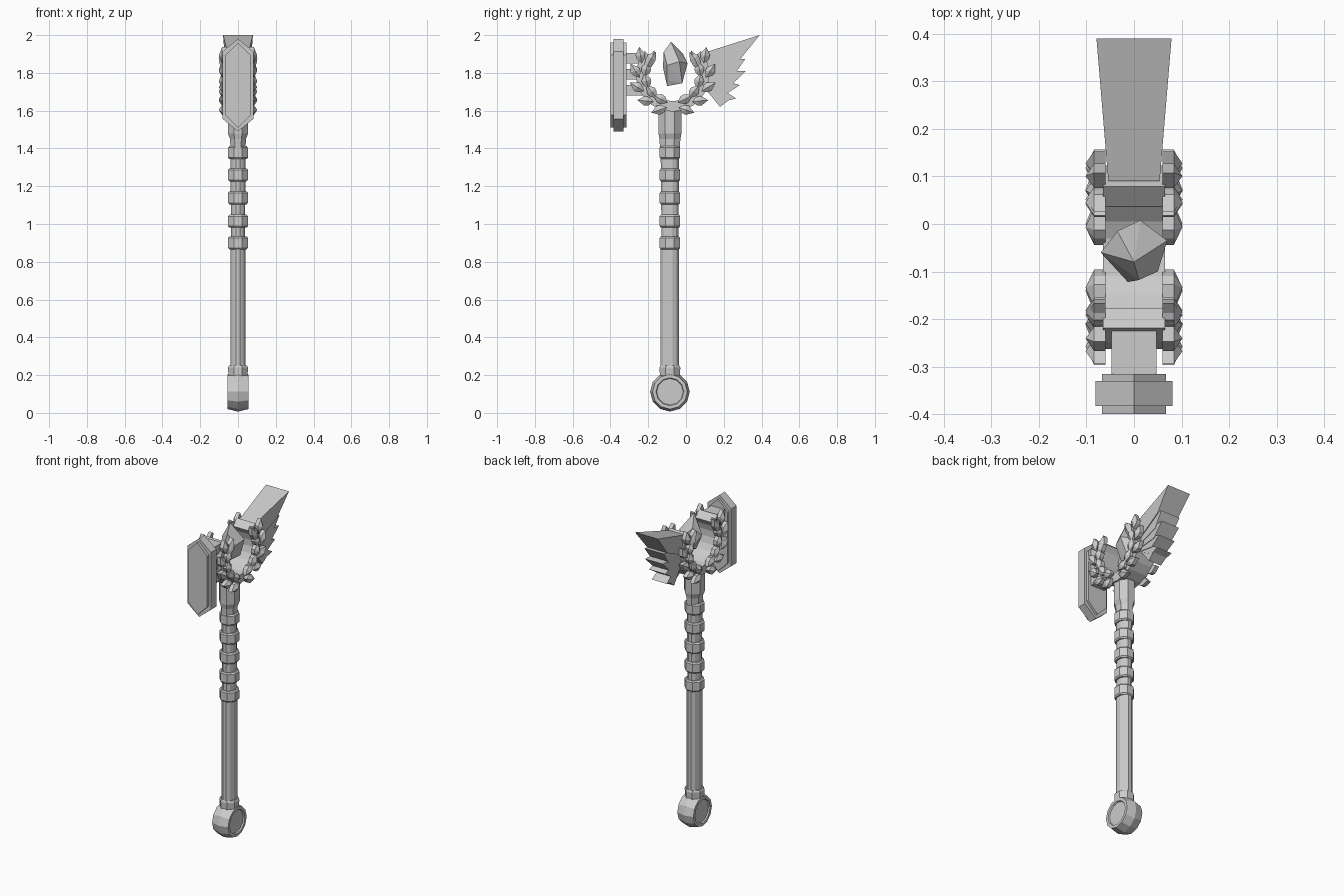
import bpy, bmesh
from math import sin, cos, pi, radians
from mathutils import Vector

if "Cube" in bpy.data.objects:
    bpy.data.objects.remove(bpy.data.objects["Cube"])

metal = bpy.data.materials.new("plain grey")
metal.use_nodes = True
GREY = (0.6, 0.6, 0.6, 1)
metal.diffuse_color = GREY
metal.node_tree.nodes["Principled BSDF"].inputs["Base Color"].default_value = GREY

AXIS = -0.085           # y of the shaft
RING_Y, RING_Z = -0.07, 1.79


def finish(name, bm):
    bmesh.ops.recalc_face_normals(bm, faces=bm.faces)
    mesh = bpy.data.meshes.new(name)
    bm.to_mesh(mesh)
    bm.free()
    mesh.materials.append(metal)
    obj = bpy.data.objects.new(name, mesh)
    bpy.context.collection.objects.link(obj)
    return obj


def loft(bm, loops):
    """Skin a list of equal point loops and cap both ends."""
    rows = [[bm.verts.new(p) for p in loop] for loop in loops]
    n = len(rows[0])
    for a, b in zip(rows, rows[1:]):
        for i in range(n):
            j = (i + 1) % n
            bm.faces.new((a[i], a[j], b[j], b[i]))
    bm.faces.new(rows[0])
    bm.faces.new(rows[-1])


def column(name, sections, sides):
    """Upright turned part; each section is (z, x radius, y radius)."""
    bm = bmesh.new()
    angles = [2 * pi * (i + 0.5) / sides for i in range(sides)]
    k = 1 / cos(pi / sides)
    loft(bm, [[(rx * k * cos(a), AXIS + ry * k * sin(a), z) for a in angles]
              for z, rx, ry in sections])
    return finish(name, bm)


# Shaft, grip core and neck
column("shaft", [(0.2, 0.04, 0.049), (0.88, 0.04, 0.049)], 12)
column("grip_core", [(0.88, 0.037, 0.044), (1.45, 0.04, 0.05)], 12)
column("neck", [(1.4, 0.04, 0.053), (1.45, 0.042, 0.055), (1.48, 0.054, 0.061),
                (1.62, 0.054, 0.061)], 8)
column("lower_collar", [(0.19, 0.05, 0.053), (0.24, 0.053, 0.055),
                        (0.25, 0.048, 0.05)], 8)

# Grip bands
for i, z in enumerate((0.9, 1.015, 1.138, 1.26, 1.378)):
    column(f"grip_band_{i + 1}", [(z - 0.034, 0.046, 0.048), (z - 0.026, 0.053, 0.054),
                                  (z + 0.026, 0.053, 0.054), (z + 0.034, 0.046, 0.048)], 8)

# Pommel: barrel lying across the shaft with a recessed disc on each side
bm = bmesh.new()
profile = [(-0.047, 0.07), (-0.055, 0.074), (-0.055, 0.092), (0, 0.105),
           (0.055, 0.092), (0.055, 0.074), (0.047, 0.07)]
loft(bm, [[(x, AXIS + r * sin(pi * i / 6), 0.112 + r * cos(pi * i / 6))
           for i in range(12)] for x, r in profile])
finish("pommel", bm)

# Open ring of the head
bm = bmesh.new()
loops = []
for i in range(17):
    a = radians(-130 + 260 * i / 16)
    s, c = sin(a), -cos(a)
    loops.append([(x, RING_Y + r * s, RING_Z + r * c)
                  for x, r in ((-0.065, 0.14), (0.065, 0.14), (0.065, 0.195), (-0.065, 0.195))])
loft(bm, loops)
finish("head_ring", bm)


def add_leaf(bm, side, base, angle, length, width):
    """Pointed leaf with a raised ridge; angle is from up towards +y."""
    along = Vector((0, sin(angle), cos(angle)))
    across = Vector((0, cos(angle), -sin(angle)))
    start = Vector((0, base[0], base[1]))
    outline = [(0, 0), (0.3, 0.42), (0.55, 0.5), (1, 0), (0.55, -0.5), (0.3, -0.42)]

    def point(u, v, x):
        return start + along * u * length + across * v * width + Vector((side * x, 0, 0))
    lower = [bm.verts.new(point(u, v, 0.06)) for u, v in outline]
    upper = [bm.verts.new(point(u, v, 0.084)) for u, v in outline]
    peak = bm.verts.new(point(0.48, 0, 0.102))
    bm.faces.new(lower)
    for i in range(6):
        j = (i + 1) % 6
        bm.faces.new((lower[i], lower[j], upper[j], upper[i]))
        bm.faces.new((upper[i], upper[j], peak))


# Laurel leaves on both faces: inner and outer rows on both arms
for side, label in ((1, "left"), (-1, "right")):
    bm = bmesh.new()
    for arm in (1, -1):
        for k in range(5):
            phi = radians(10 + 25 * k)
            for r, lean in ((0.175, -0.5), (0.15, 0.3)):
                base = (RING_Y + arm * r * sin(phi), RING_Z - r * cos(phi))
                heading = arm * (pi / 2 - phi - lean)
                add_leaf(bm, side, base, heading, 0.088, 0.052)
        # long end leaf
        add_leaf(bm, side, (RING_Y + arm * 0.145, RING_Z + 0.02),
                 -arm * 0.42, 0.12, 0.05)
    finish(f"{label}_laurel", bm)

# Floating crystal
bm = bmesh.new()
for p in ((0, -0.08, 1.965), (0.013, 0.008, 1.85), (0.07, -0.035, 1.86), (0.05, -0.1, 1.84),
          (-0.013, -0.122, 1.83), (-0.07, -0.06, 1.85), (-0.035, -0.015, 1.9),
          (0.01, -0.118, 1.91), (0.03, -0.02, 1.745), (-0.03, -0.025, 1.775),
          (0, -0.1, 1.73), (0.02, -0.09, 1.76)):
    bm.verts.new(p)
bmesh.ops.convex_hull(bm, input=bm.verts)
finish("crystal", bm)


# Striking plate: three stacked long hexagons
def hexagon(y, half, low, high, chamfer):
    return [(0, y, high), (half, y, high - chamfer), (half, y, low + chamfer),
            (0, y, low), (-half, y, low + chamfer), (-half, y, high - chamfer)]


for name, y0, y1, half, low, high in (("plate_face", -0.4, -0.38, 0.067, 1.51, 1.96),
                                      ("plate_body", -0.383, -0.33, 0.081, 1.49, 1.98),
                                      ("plate_back", -0.333, -0.316, 0.067, 1.51, 1.96)):
    bm = bmesh.new()
    loft(bm, [hexagon(y, half, low, high, 0.066) for y in (y0, y1)])
    finish(name, bm)

# Prongs joining the plate to the ring
for i, z in enumerate((1.708, 1.793, 1.878)):
    bm = bmesh.new()
    loft(bm, [[(sx * 0.047, y, z + sz * 0.028) for sx, sz in ((1, 1), (1, -1), (-1, -1), (-1, 1))]
              for y in (-0.325, -0.215)])
    finish(f"prong_{i + 1}", bm)

# Wing feathers: root top, tip, notch, root bottom as (y, z), then tip half width
feathers = [((0.09, 1.905), (0.39, 2.0), (0.285, 1.87), (0.1, 1.78), 0.079),
            ((0.1, 1.85), (0.315, 1.875), (0.255, 1.79), (0.1, 1.75), 0.066),
            ((0.1, 1.81), (0.315, 1.81), (0.24, 1.735), (0.1, 1.73), 0.062),
            ((0.1, 1.79), (0.285, 1.735), (0.215, 1.69), (0.11, 1.71), 0.056),
            ((0.1, 1.77), (0.265, 1.665), (0.21, 1.65), (0.12, 1.7), 0.052),
            ((0.1, 1.75), (0.225, 1.655), (0.18, 1.62), (0.115, 1.7), 0.047)]
for i, (root, tip, notch, foot, width) in enumerate(feathers):
    bm = bmesh.new()
    base = 0.054 - 0.003 * i
    mid = base + (width - base) * 0.6
    loft(bm, [[(s * w, y, z) for (y, z), w in ((root, base), (tip, width), (notch, mid), (foot, base))]
              for s in (-1, 1)])
    finish(f"wing_feather_{i + 1}", bm)
